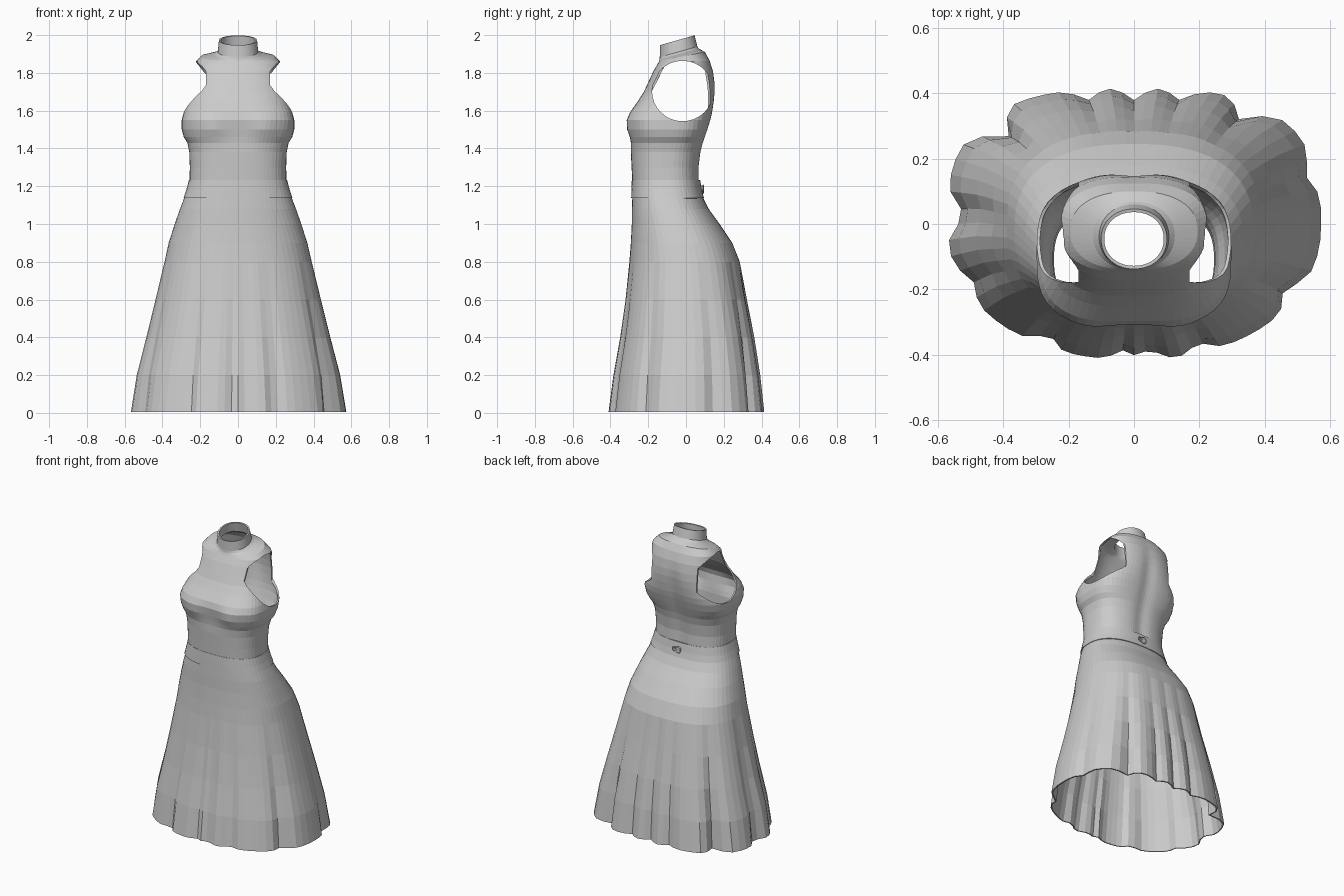
import bpy
import bmesh
from math import sin, cos, pi, exp, radians, degrees

cube = bpy.data.objects.get("Cube")
if cube:
    bpy.data.objects.remove(cube, do_unlink=True)

SEGMENTS = 72
cloth = bpy.data.materials.new("grey cloth")
cloth.use_nodes = True
GREY = (0.6, 0.6, 0.6, 1)
cloth.diffuse_color = GREY
cloth.node_tree.nodes["Principled BSDF"].inputs["Base Color"].default_value = GREY


def ring_point(angle, half_width, front, back, power):
    """Point on a rounded box outline, plus its direction."""
    middle, depth = (front + back) / 2, (back - front) / 2
    c, s = cos(angle), sin(angle)
    r = (abs(c / half_width) ** power + abs(s / depth) ** power) ** (-1 / power)
    return r * c, middle + r * s


def loft(name, rows, power, shape, thickness):
    """Join rows of (z, half width, front y, back y) into an open tube."""
    bm = bmesh.new()
    rings = []
    for z, half_width, front, back in rows:
        ring = []
        for i in range(SEGMENTS):
            a = 2 * pi * i / SEGMENTS
            x, y = ring_point(a, half_width, front, back, power(z, a))
            ring.append(bm.verts.new(shape(x, y, z, a)))
        rings.append(ring)
    for low, high in zip(rings, rings[1:]):
        for i in range(SEGMENTS):
            j = (i + 1) % SEGMENTS
            bm.faces.new((low[i], low[j], high[j], high[i]))
    mesh = bpy.data.meshes.new(name)
    bm.to_mesh(mesh)
    bm.free()
    obj = bpy.data.objects.new(name, mesh)
    bpy.context.collection.objects.link(obj)
    mesh.materials.append(cloth)
    solid = obj.modifiers.new("thickness", 'SOLIDIFY')
    solid.thickness = thickness
    solid.offset = -1
    return obj


# Skirt: flared, with uneven pleats that deepen towards the hem
PLEATS = {90: .09, 70: .08, 45: .13, 16: .06, 110: .08, 145: .16, 177: .09,
          200: .06, 233: .08, 265: .07, 277: .07, 298: .07, 336: .08}


def pleat(x, y, z, a):
    fade = max(0, 1 - z / 0.85)
    cut = 0
    for groove, depth in PLEATS.items():
        gap = (degrees(a) - groove + 180) % 360 - 180
        cut += depth * exp(-(gap / 5) ** 2)
    k = 1 + fade * (0.015 - cut)
    return x * k, y * k, z


def skirt_power(z, a):
    flare = max(0, 1 - z / 1.15)
    return 2.4 + (0.4 if sin(a) > 0 else -0.25) * flare


loft("skirt", [
    (0.005, .565, -.41, .41), (0.2, .535, -.385, .39), (0.4, .485, -.35, .36),
    (0.6, .437, -.322, .322), (0.8, .39, -.3, .285), (0.9, .367, -.292, .245),
    (1.0, .335, -.287, .178), (1.08, .307, -.286, .12), (1.15, .28, -.284, .085),
], skirt_power, pleat, 0.008)

# Waistband: slightly proud of the cloth on both sides
loft("waistband", [
    (1.138, .288, -.29, .095), (1.18, .274, -.289, .084), (1.232, .26, -.287, .075),
], lambda z, a: 2.5, lambda x, y, z, a: (x, y, z), 0.012)


# Bodice: fitted body, bust, shoulders and a standing collar tilted forwards
def bodice_power(z, a):
    bust = exp(-((z - 1.55) / 0.1) ** 2)
    collar = min(1, max(0, (z - 1.86) / 0.04))
    return 2.6 + 0.7 * bust - 0.5 * collar


def bodice_shape(x, y, z, a):
    if y < -0.15:
        cup = exp(-((abs(x) - 0.14) / 0.07) ** 2 - ((z - 1.51) / 0.06) ** 2)
        y -= 0.016 * cup
    elif y > 0:
        spine = exp(-(x / 0.05) ** 2) * min(1, max(0, (1.87 - z) * 5))
        y -= 0.012 * spine
    tilt = min(1, max(0, (z - 1.84) / 0.06))
    return x, y, z + tilt * 0.28 * (y + 0.045)


bodice = loft("bodice", [
    (1.22, .257, -.284, .072), (1.3, .255, -.288, .07), (1.38, .258, -.292, .08),
    (1.43, .268, -.292, .092), (1.46, .287, -.295, .102), (1.5, .298, -.301, .115),
    (1.55, .298, -.308, .13), (1.59, .288, -.297, .14), (1.65, .268, -.255, .15),
    (1.7, .254, -.223, .155), (1.75, .242, -.2, .154), (1.81, .233, -.172, .145),
    (1.855, .225, -.15, .125), (1.882, .195, -.142, .1), (1.898, .125, -.14, .068),
    (1.91, .107, -.139, .06), (1.973, .101, -.138, .046),
], bodice_power, bodice_shape, 0.01)

# Armholes cut through both sides
for side in (-1, 1):
    bpy.ops.mesh.primitive_cylinder_add(
        vertices=32, radius=1, depth=0.25,
        location=(side * 0.295, -0.018, 1.704), rotation=(0, pi / 2, 0))
    cutter = bpy.context.object
    cutter.name = "armhole_cutter"
    cutter.scale = (0.16, 0.162, 1)
    cutter.hide_render = True
    cutter.data.materials.append(cloth)
    bpy.context.view_layer.update()
    bpy.context.view_layer.objects.active = bodice
    for mod in [m.name for m in bodice.modifiers]:
        bpy.ops.object.modifier_apply(modifier=mod)
    hole = bodice.modifiers.new("armhole", 'BOOLEAN')
    hole.operation = 'DIFFERENCE'
    hole.solver = 'EXACT'
    hole.object = cutter
    bpy.ops.object.modifier_apply(modifier=hole.name)
    bpy.data.objects.remove(cutter, do_unlink=True)

# Back fastening: a rimmed button with a cord loop beside it
BACK = radians(90)
bpy.ops.mesh.primitive_cylinder_add(vertices=16, radius=0.02, depth=0.014,
                                    location=(0, 0.086, 1.185), rotation=(BACK, 0, 0))
bpy.context.object.name = "button"
bpy.context.object.data.materials.append(cloth)
for name, x, size, wire in (("button_rim", 0, 0.02, 0.004), ("cord_loop", 0.024, 0.014, 0.003)):
    bpy.ops.mesh.primitive_torus_add(major_segments=16, minor_segments=6,
                                     major_radius=size, minor_radius=wire,
                                     location=(x, 0.091, 1.185), rotation=(BACK, 0, 0))
    bpy.context.object.name = name
    bpy.context.object.data.materials.append(cloth)
